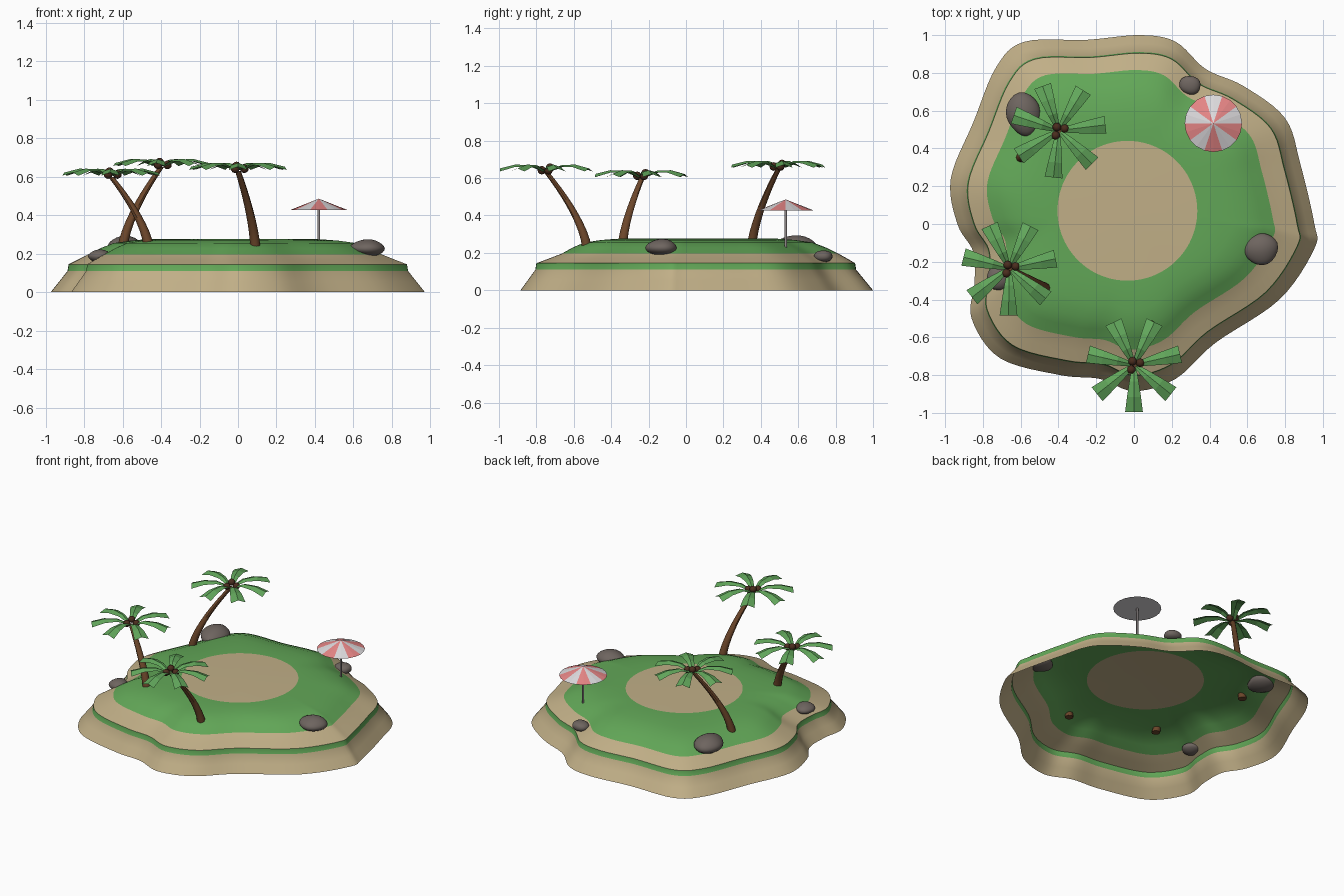
import bpy, bmesh, math, random
from mathutils import Vector, Matrix

if "Cube" in bpy.data.objects:
    bpy.data.objects.remove(bpy.data.objects["Cube"])

random.seed(4)


def material(name, r, g, b):
    m = bpy.data.materials.new(name)
    m.diffuse_color = (r ** 2.2, g ** 2.2, b ** 2.2, 1)
    m.use_nodes = True
    m.node_tree.nodes["Principled BSDF"].inputs["Base Color"].default_value = m.diffuse_color
    return m


SAND = material("sand", 0.75, 0.68, 0.525)
GRASS = material("grass", 0.385, 0.65, 0.345)
LEAF = material("palm_leaf", 0.385, 0.65, 0.36)
BARK = material("bark", 0.42, 0.28, 0.18)
NUT = material("coconut", 0.30, 0.19, 0.14)
STONE = material("stone", 0.43, 0.395, 0.375)
WHITE = material("canvas_white", 0.86, 0.85, 0.86)
PINK = material("canvas_pink", 0.90, 0.52, 0.52)
METAL = material("pole_grey", 0.56, 0.53, 0.53)


def finish(name, bm, mats, smooth=None, fix_normals=True):
    if fix_normals:
        bmesh.ops.recalc_face_normals(bm, faces=bm.faces)
    me = bpy.data.meshes.new(name)
    bm.to_mesh(me)
    bm.free()
    for m in mats:
        me.materials.append(m)
    ob = bpy.data.objects.new(name, me)
    bpy.context.collection.objects.link(ob)
    if smooth:
        bpy.ops.object.select_all(action='DESELECT')
        ob.select_set(True)
        bpy.context.view_layer.objects.active = ob
        bpy.ops.object.shade_smooth_by_angle(angle=math.radians(smooth))
    return ob


def bridge(bm, a, b, mat=0):
    n = len(a)
    for i in range(n):
        f = bm.faces.new((a[i], a[(i + 1) % n], b[(i + 1) % n], b[i]))
        f.material_index = mat


# Shoreline: closed smooth curve through a few points
SHORE = [(.955, 0), (.88, .32), (.80, .56), (.58, .73), (.38, .82), (.22, .965), (.03, 1.0),
         (-.25, .975), (-.58, .965), (-.73, .83), (-.85, .54), (-.97, .24), (-.935, 0),
         (-.85, -.15), (-.845, -.32), (-.86, -.50), (-.71, -.71), (-.39, -.80), (-.18, -.82),
         (0, -.885), (.22, -.82), (.43, -.63), (.77, -.40), (.955, -.13)]


def smooth_loop(pts, sub=6):
    out, n = [], len(pts)
    for i in range(n):
        p0, p1, p2, p3 = (Vector(pts[(i + k) % n]) for k in (-1, 0, 1, 2))
        for s in range(sub):
            t = s / sub
            out.append(0.5 * (2 * p1 + (p2 - p0) * t + (2 * p0 - 5 * p1 + 4 * p2 - p3) * t * t
                              + (3 * p1 - p0 - 3 * p2 + p3) * t ** 3))
    return out


# Island: open shell of rings; each ring has scale, height, blend to the clearing, strip colour
shore = smooth_loop(SHORE)
RINGS = [(1.0, 0, 0, 0), (.955, .055, 0, 0), (.91, .11, 0, 1), (.904, .145, 0, 0),
         (.85, .168, 0, 0), (.785, .196, 0, 1), (.72, .228, 0, 1), (.65, .255, 0, 1),
         (.60, .268, .2, 1), (.60, .275, .6, 1), (.60, .277, 1, 0)]
bm = bmesh.new()
prev, prev_mat = None, 0
for scale, z, blend, mat in RINGS:
    shift = Vector((-.015, .03)) * min(1, max(0, (.9 - scale) / .1))
    ring = []
    for p in shore:
        q = p * scale + shift
        clearing = Vector((-.035, .07)) + p.normalized() * .37
        q = q.lerp(clearing, blend)
        ring.append(bm.verts.new((q.x, q.y, z)))
    if prev:
        bridge(bm, prev, ring, prev_mat)
    prev, prev_mat = ring, mat
centre = bm.verts.new((-.035, .07, .277))
for i in range(len(prev)):
    bm.faces.new((prev[i], prev[(i + 1) % len(prev)], centre))
finish("island", bm, [SAND, GRASS], 40)


# Palms: curved tapering trunk, seven folded leaves, three coconuts
def palm(label, base, top, first_angle):
    base, top = Vector(base), Vector(top)
    bm = bmesh.new()
    prev, steps, sides = None, 9, 10
    for k in range(steps + 1):
        t = k / steps
        c = base.lerp(top, t)
        bend = t ** 1.5
        c.x = base.x + (top.x - base.x) * bend
        c.y = base.y + (top.y - base.y) * bend
        r = .027 - .012 * t
        ring = [bm.verts.new((c.x + r * math.cos(a), c.y + r * math.sin(a), c.z))
                for a in (math.tau * i / sides for i in range(sides))]
        if prev:
            bridge(bm, prev, ring)
        else:
            bm.faces.new(ring[::-1])
        prev = ring
    bm.faces.new(prev)
    finish("trunk_" + label, bm, [BARK], 40)

    bm = bmesh.new()
    for k in range(7):
        turn = Matrix.Rotation(math.radians(first_angle) + k * math.tau / 7, 3, 'Z')
        prev = None
        for r, half, z in ((.015, .012, .008), (.09, .025, .040), (.17, .037, .042), (.25, .047, .022)):
            row = [bm.verts.new(top + turn @ Vector((r, s * half, z - abs(s) * half * .35)))
                   for s in (-1, 0, 1)]
            if prev:
                for i in (0, 1):
                    bm.faces.new((prev[i], row[i], row[i + 1], prev[i + 1]))
            prev = row
    finish("leaves_" + label, bm, [LEAF], fix_normals=False)

    bm = bmesh.new()
    for a, d, z in ((.3, .035, .012), (2.0, .02, .026), (4.2, .03, .012)):
        pos = top + Vector((d * math.cos(a), d * math.sin(a), z))
        bmesh.ops.create_icosphere(bm, subdivisions=2, radius=.023, matrix=Matrix.Translation(pos))
    finish("coconuts_" + label, bm, [NUT], 60)


palm("front", (.09, -.53, .225), (0, -.745, .63), 270)
palm("left", (-.465, -.34, .235), (-.66, -.235, .60), 269)
palm("back", (-.60, .35, .225), (-.40, .495, .65), 264)


# Boulders: squashed, slightly uneven spheres
def boulder(label, pos, size, turn):
    bm = bmesh.new()
    bmesh.ops.create_icosphere(bm, subdivisions=3, radius=1)
    ph = [random.uniform(0, 6) for _ in range(3)]
    spin = Matrix.Rotation(turn, 3, 'Z')
    for v in bm.verts:
        k = 1 + .05 * (math.sin(3 * v.co.x + ph[0]) + math.sin(3 * v.co.y + ph[1])
                       + math.sin(3 * v.co.z + ph[2]))
        v.co = spin @ Vector([c * k * s for c, s in zip(v.co, size)]) + Vector(pos)
    finish("boulder_" + label, bm, [STONE], 60)


boulder("back_left", (-.585, .58, .24), (.09, .112, .052), .2)
boulder("right", (.67, -.135, .23), (.092, .08, .044), .1)
boulder("back_right", (.295, .735, .182), (.06, .05, .032), -.2)
boulder("left", (-.72, -.285, .187), (.062, .06, .035), .3)

# Parasol: ten-striped shallow cone with a plain underside
UX, UY, SIDES = .42, .533, 20
bm = bmesh.new()
apex = bm.verts.new((UX, UY, .486))
rim = [bm.verts.new((UX + .152 * math.cos(a), UY + .152 * math.sin(a), .426))
       for a in (math.tau * i / SIDES for i in range(SIDES))]
for i in range(SIDES):
    f = bm.faces.new((rim[i], rim[(i + 1) % SIDES], apex))
    f.material_index = (i // 2) % 2
bm.faces.new(rim[::-1])
finish("parasol_canopy", bm, [WHITE, PINK])

bm = bmesh.new()
bmesh.ops.create_cone(bm, cap_ends=True, segments=10, radius1=.007, radius2=.007, depth=.26,
                      matrix=Matrix.Translation((UX, UY, .33)))
finish("parasol_pole", bm, [METAL], 40)
